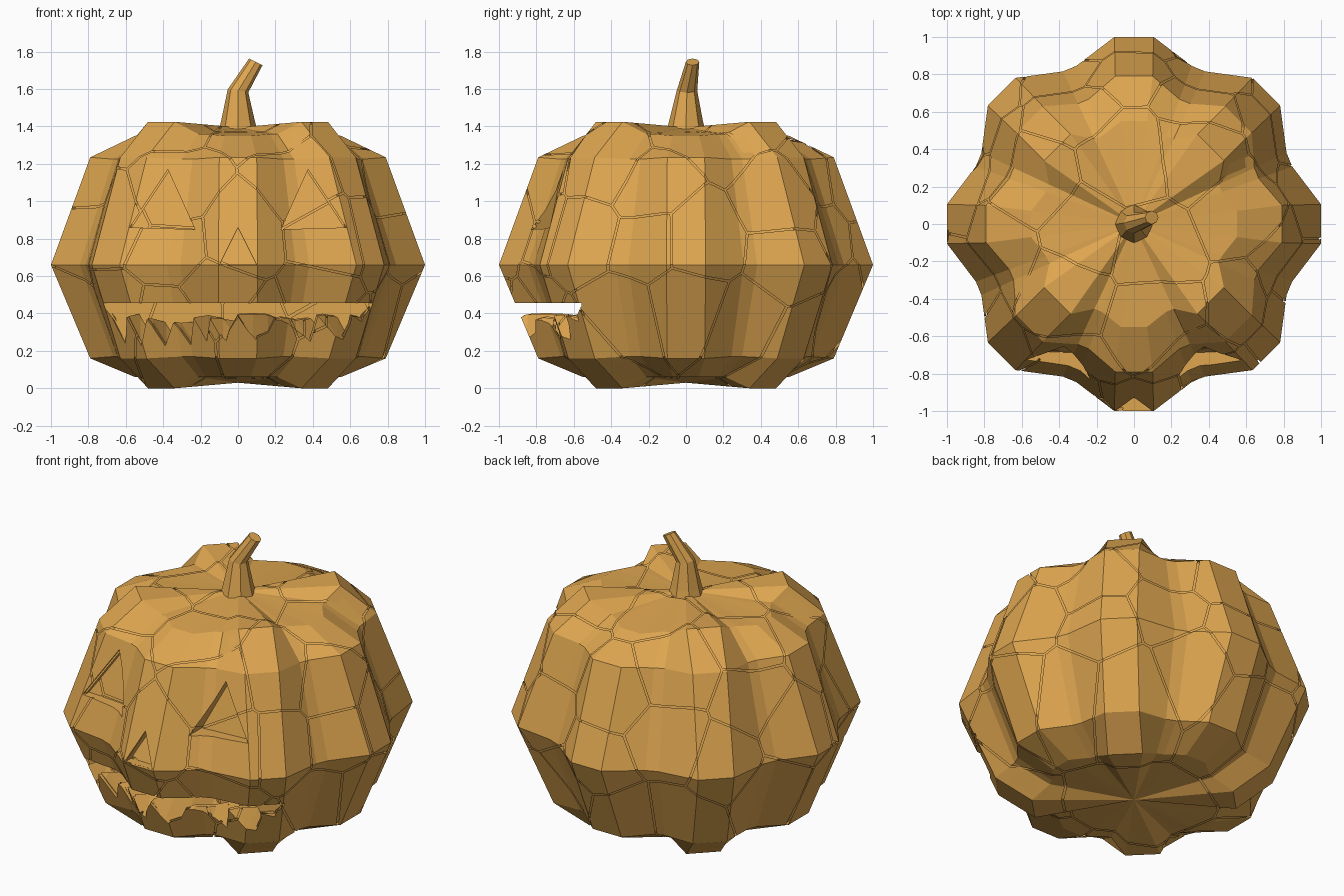
import bpy, bmesh, math, random
from mathutils import Vector

if "Cube" in bpy.data.objects:
    bpy.data.objects.remove(bpy.data.objects["Cube"])

random.seed(7)
mat = bpy.data.materials.new("pumpkin_orange")
mat.diffuse_color = (0.73, 0.38, 0.08, 1)
mat.use_nodes = True
mat.node_tree.nodes["Principled BSDF"].inputs["Base Color"].default_value = mat.diffuse_color


def make_object(name, bm, cutter=False):
    mesh = bpy.data.meshes.new(name)
    bm.to_mesh(mesh)
    bm.free()
    ob = bpy.data.objects.new(name, mesh)
    bpy.context.collection.objects.link(ob)
    if cutter:
        ob.hide_render = True
        ob.hide_viewport = True
    else:
        mesh.materials.append(mat)
    return ob


def loft(rings, caps=None):
    """Skin a stack of closed rings; caps = bottom and top centre points, or flat ends."""
    bm = bmesh.new()
    rows = [[bm.verts.new(p) for p in ring] for ring in rings]
    n = len(rows[0])
    for a, b in zip(rows, rows[1:]):
        for i in range(n):
            j = (i + 1) % n
            bm.faces.new((a[i], a[j], b[j], b[i]))
    if caps:
        for row, c in ((rows[0], caps[0]), (rows[-1], caps[1])):
            v = bm.verts.new(c)
            for i in range(n):
                bm.faces.new((row[i], row[(i + 1) % n], v))
    else:
        bm.faces.new(rows[0])
        bm.faces.new(rows[-1])
    bmesh.ops.recalc_face_normals(bm, faces=bm.faces)
    return bm


def lobed_ring(r0, z0, w0, r1, z1, w1, valley, zv):
    """Eight lobes: straight ones (r0) alternate with diagonal ones (r1)."""
    pts = []
    for k in range(8):
        r, z, w = (r0, z0, w0) if k % 2 == 0 else (r1, z1, w1)
        a = k * math.pi / 4
        c, s = math.cos(a), math.sin(a)
        for side in (-w, w):
            pts.append((r * c - side * s, r * s + side * c, z))
        for d in (20, 25):
            b = a + math.radians(d)
            pts.append((valley * math.cos(b), valley * math.sin(b), zv))
    return pts


# ribbed body
body = make_object("pumpkin_body", loft([
    lobed_ring(0.55, 0.06, 0.07, 0.58, 0.0, 0.1, 0.5, 0.06),
    lobed_ring(0.79, 0.16, 0.1, 0.79, 0.16, 0.1, 0.71, 0.17),
    lobed_ring(1.0, 0.66, 0.105, 1.0, 0.66, 0.105, 0.9, 0.66),
    lobed_ring(0.79, 1.235, 0.1, 0.79, 1.235, 0.1, 0.71, 1.225),
    lobed_ring(0.55, 1.35, 0.07, 0.58, 1.425, 0.1, 0.5, 1.36),
], caps=((0, 0, 0.03), (0, 0, 1.395))))

# eye and nose cutters: triangles with a tilted back wall
cutters = []


def prism(name, pts, back):
    front = [(x, -1.3, z) for x, z in pts]
    rear = [(x, y, z) for (x, z), y in zip(pts, back)]
    cutters.append(make_object(name, loft([front, rear]), True))


for s in (-1, 1):
    prism("eye_cutter", [(s * 0.58, 0.86), (s * 0.23, 0.85), (s * 0.375, 1.17)],
          (-0.68, -0.69, -0.6))
prism("nose_cutter", [(-0.1, 0.66), (0.1, 0.66), (0, 0.86)], (-0.93, -0.93, -0.86))

# mouth cutter: flat roof, jagged floor that makes the broken teeth
xs = [-0.73, -0.66, -0.6, -0.53, -0.46, -0.39, -0.31, -0.23, -0.16, -0.08, 0,
      0.08, 0.16, 0.23, 0.31, 0.39, 0.46, 0.53, 0.6, 0.66, 0.73]
rows = []
for j, y in enumerate((-1.3, -0.85, -0.76, -0.66, -0.56)):
    ring = [(x, y, 0.455) for x in reversed(xs)]
    for i, x in enumerate(xs):
        tooth = (i + max(j, 1)) % 2
        z = 0.455 if abs(x) > 0.7 else (0.37 if tooth else 0.25) + random.uniform(-0.03, 0.035)
        if j == 0:
            z = 0.45 if abs(x) > 0.7 else (0.30 if tooth else 0.21) + random.uniform(-0.02, 0.02)
        ring.append((x, y, z - 0.004))
    rows.append(ring)
mouth = loft(rows)
bmesh.ops.triangulate(mouth, faces=mouth.faces)
cutters.append(make_object("mouth_cutter", mouth, True))

for c in cutters:
    m = body.modifiers.new("carve", 'BOOLEAN')
    m.operation = 'DIFFERENCE'
    m.solver = 'EXACT'
    m.object = c
bpy.context.view_layer.update()
carved = bpy.data.meshes.new_from_object(
    body.evaluated_get(bpy.context.evaluated_depsgraph_get()))
body.modifiers.clear()
for c in cutters:
    bpy.data.objects.remove(c)

# inner flesh just below the skin closes the cracks
core = bmesh.new()
core.from_mesh(carved)
mid = Vector((0, 0, 0.7))
for v in core.verts:
    v.co = mid + (v.co - mid) * 0.982
core.to_mesh(body.data)
core.free()
body.name = "inner_flesh"

# skin split into irregular shards with narrow gaps
seeds = [Vector((0, 0, -0.15))]
for _ in range(4000):
    a, h = random.uniform(0, 2 * math.pi), random.uniform(-0.6, 1)
    r = math.sqrt(1 - h * h)
    p = Vector((0.92 * r * math.cos(a), 0.92 * r * math.sin(a), 0.7 + 0.7 * h))
    if len(seeds) < 48 and all((p - q).length > 0.3 for q in seeds):
        seeds.append(p)
skin = bmesh.new()
for p in seeds:
    cell = bmesh.new()
    cell.from_mesh(carved)
    for q in sorted(seeds, key=lambda s: (s - p).length)[1:]:
        n = (q - p).normalized()
        bmesh.ops.bisect_plane(cell, geom=cell.verts[:] + cell.edges[:] + cell.faces[:],
                               plane_co=(p + q) / 2 - n * 0.005, plane_no=n,
                               clear_outer=True)
        if not cell.faces:
            break
    tmp = bpy.data.meshes.new("shard")
    cell.to_mesh(tmp)
    cell.free()
    skin.from_mesh(tmp)
    bpy.data.meshes.remove(tmp)
make_object("cracked_skin", skin)

# bent stem
stem = []
for x, y, z, r, tilt in ((0, 0, 1.37, 0.105, 0), (0, 0, 1.43, 0.09, 0),
                         (0, 0.005, 1.59, 0.055, 0.15), (0.095, 0.035, 1.745, 0.036, 0.5)):
    stem.append([(x + r * math.cos(k * math.pi / 4), y + r * math.sin(k * math.pi / 4),
                  z - tilt * r * math.cos(k * math.pi / 4)) for k in range(8)])
make_object("stem", loft(stem))
